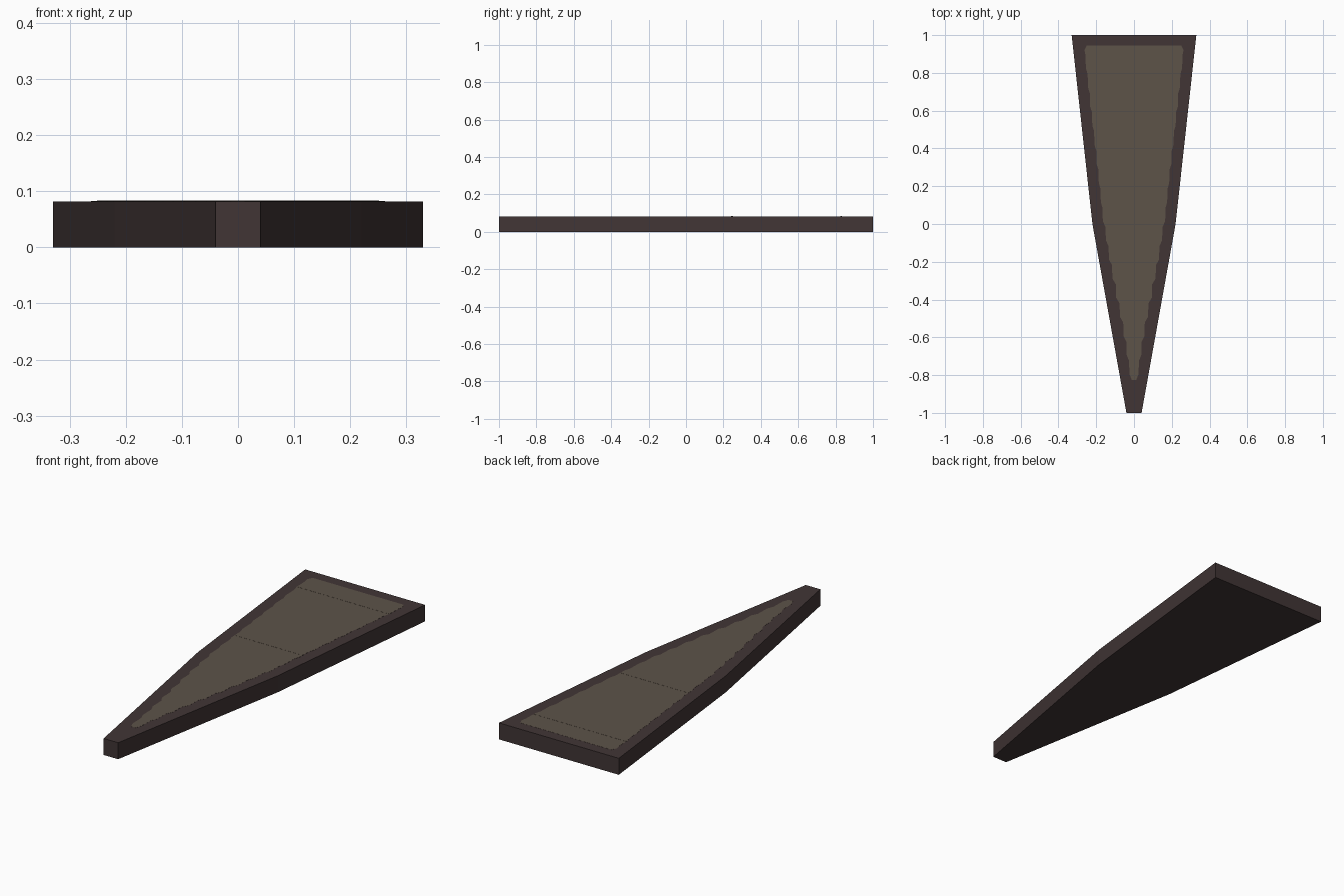
import bpy, bmesh

if "Cube" in bpy.data.objects:
    bpy.data.objects.remove(bpy.data.objects["Cube"])

H = 0.082


def material(name, srgb):
    m = bpy.data.materials.new(name)
    lin = [((c / 255 + 0.055) / 1.055) ** 2.4 for c in srgb]
    m.diffuse_color = (*lin, 1)
    m.use_nodes = True
    m.node_tree.nodes["Principled BSDF"].inputs["Base Color"].default_value = m.diffuse_color
    return m


def prism(name, half, z0, z1, mat):
    """Extrude an outline given as its right half (x, y), mirrored in x."""
    pts = half + [(-x, y) for x, y in reversed(half)]
    bm = bmesh.new()
    face = bm.faces.new([bm.verts.new((x, y, z0)) for x, y in pts])
    top = bmesh.ops.extrude_face_region(bm, geom=[face])["geom"]
    for v in top:
        if isinstance(v, bmesh.types.BMVert):
            v.co.z = z1
    bmesh.ops.recalc_face_normals(bm, faces=bm.faces)
    me = bpy.data.meshes.new(name)
    bm.to_mesh(me)
    bm.free()
    me.materials.append(mat)
    ob = bpy.data.objects.new(name, me)
    bpy.context.collection.objects.link(ob)
    return ob


def width(y):
    """Half width of the worn panel along the slab."""
    key = [(-0.83, 0.014), (-0.6, 0.047), (-0.4, 0.085), (-0.2, 0.125),
           (0.05, 0.165), (0.24, 0.185), (0.95, 0.265)]
    for (a, wa), (b, wb) in zip(key, key[1:]):
        if y <= b:
            return wa + (wb - wa) * (y - a) / (b - a)
    return key[-1][1]


dark = material("dark brown", (65, 53, 53))
tan = material("dull tan", (93, 83, 73))

# tapered slab
prism("slab", [(0.04, -1), (0.22, 0), (0.33, 1)], 0, H, dark)

# lighter top panel with a scalloped edge
edge = [(0.012, -0.825)]
N = 17
for i in range(N):
    y = -0.81 + 1.72 * i / N
    step = 1.72 / N
    w = width(y + step / 2)
    edge += [(w, y + 0.015), (w + 0.002, y + step - 0.015)]
edge += [(0.262, 0.92), (0.25, 0.945)]
prism("top_panel", edge, H - 0.001, H + 0.0005, tan)

# two hairline seams across the panel
for i, y in enumerate((0.245, 0.83)):
    w = width(y)
    prism(f"seam_{i + 1}", [(w, y - 0.005), (w, y + 0.005)], H, H + 0.001, tan)
